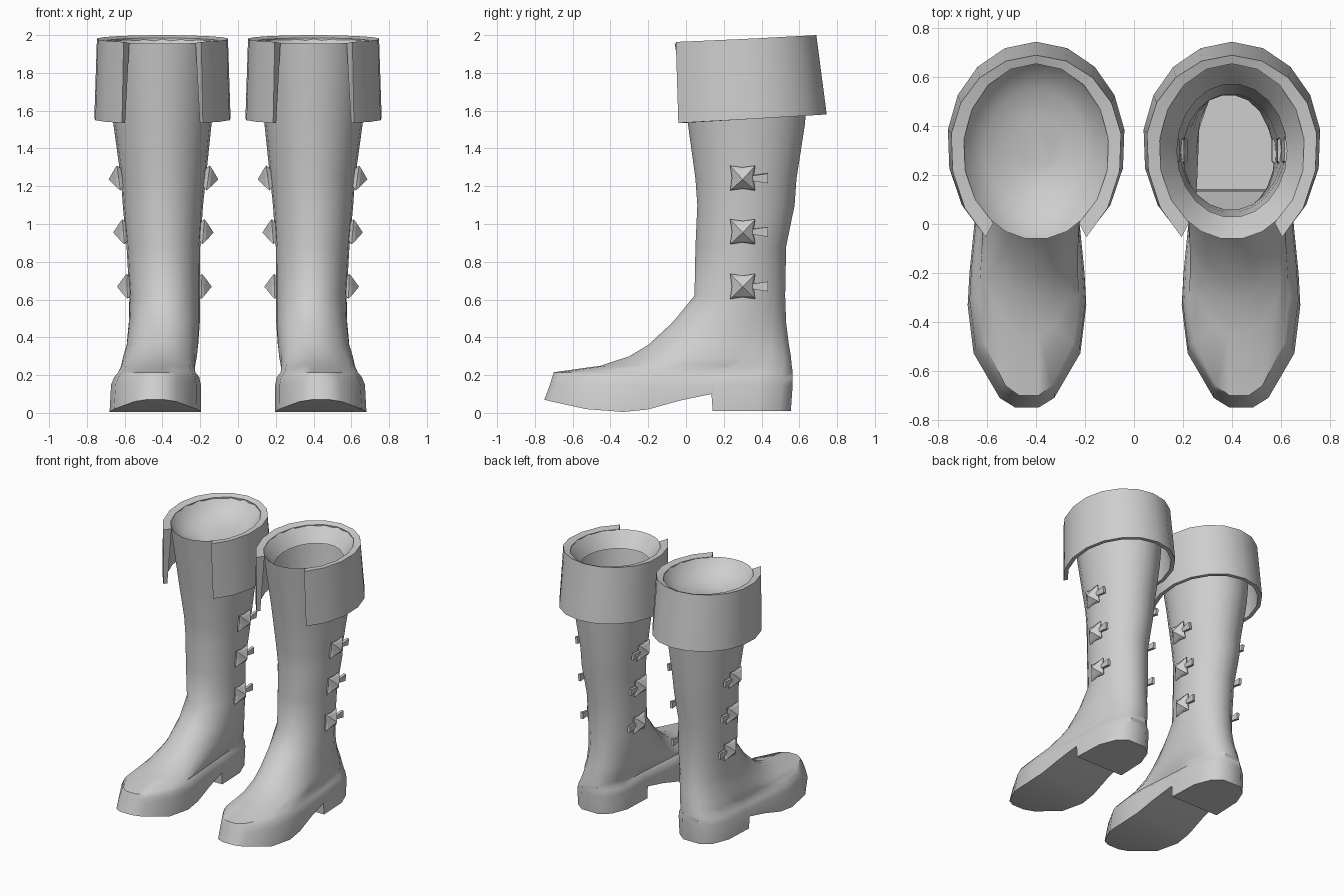
import bpy, bmesh, math
from mathutils import Vector, Matrix

if "Cube" in bpy.data.objects:
    bpy.data.objects.remove(bpy.data.objects["Cube"])

leather = bpy.data.materials.new("grey_leather")
leather.diffuse_color = (0.62, 0.62, 0.62, 1)
leather.use_nodes = True
leather.node_tree.nodes["Principled BSDF"].inputs["Base Color"].default_value = leather.diffuse_color


def make(name, bm, side, smooth=40):
    """Place a part built for the right-hand boot (side 1) or its mirror (side -1)."""
    bmesh.ops.recalc_face_normals(bm, faces=bm.faces)
    if side < 0:
        bmesh.ops.scale(bm, vec=(-1, 1, 1), verts=bm.verts)
        bmesh.ops.reverse_faces(bm, faces=bm.faces)
    me = bpy.data.meshes.new(name)
    bm.to_mesh(me)
    bm.free()
    me.materials.append(leather)
    ob = bpy.data.objects.new(name, me)
    bpy.context.collection.objects.link(ob)
    if smooth:
        bpy.context.view_layer.objects.active = ob
        ob.select_set(True)
        bpy.ops.object.shade_smooth_by_angle(angle=math.radians(smooth))
        ob.select_set(False)


def bridge(bm, a, b, closed=True):
    n = len(a)
    for i in range(n if closed else n - 1):
        j = (i + 1) % n
        bm.faces.new((a[i], a[j], b[j], b[i]))


def lerp(a, b, t):
    return a + (b - a) * t


# Plan outline stations, toe to heel: (position along length, half width)
FOOT = [(0, .2), (.03, .46), (.17, .9), (.32, 1), (.42, .97), (.55, .9), (.678, .84),
        (.683, .84), (.86, .8), (.955, .6), (1, .3)]
N = len(FOOT)
ANG = [math.pi * (k + .5) / N for k in range(N)]
OVAL = [(.5 - .5 * math.cos(a) / math.cos(ANG[0]), math.sin(a)) for a in ANG]
# Sole height along the length: curled toe, arch, then heel step
SOLE = [.07, .06, .02, .005, .018, .065, .1, .01, .01, .01, .01]

# Horizontal slices: z, front y, back y, min x, max x, foot-shape amount
SLICES = [(None, -.75, .555, .195, .68, 1), (.15, -.72, .565, .197, .672, 1),
          (.19, -.708, .565, .205, .655, 1), (.215, -.70, .565, .225, .635, .97),
          (.25, -.45, .56, .22, .625, .7), (.30, -.30, .555, .21, .615, .45),
          (.36, -.2, .545, .205, .595, .3),
          (.48, -.07, .53, .2, .58, .1), (.62, .045, .525, .2, .575, 0),
          (.88, .05, .53, .2, .59, 0), (1.1, .06, .575, .185, .61, 0),
          (1.24, .05, .585, .17, .62, 0), (1.53, .01, .63, .14, .66, 0),
          (1.955, -.06, .66, .10, .70, 0)]


def slice_ring(bm, s, scale=1.0, drop=0.0):
    z, yf, yb, x0, x1, foot = s
    pts = []
    for k in range(N):
        t = lerp(OVAL[k][0], FOOT[k][0], foot)
        w = lerp(OVAL[k][1], FOOT[k][1], foot) * (x1 - x0) / 2 * scale
        y = lerp(lerp(yf, yb, .5), lerp(yf, yb, t), scale)
        h = SOLE[k] if z is None else z - drop + (.03 * t if z > 1.9 else 0)
        pts.append(((x0 + x1) / 2, w, y, h))
    right = [bm.verts.new((c + w, y, h)) for c, w, y, h in pts]
    left = [bm.verts.new((c - w, y, h)) for c, w, y, h in pts]
    return right + left[::-1]


def boot_body(side, tag):
    bm = bmesh.new()
    rings = [slice_ring(bm, s) for s in SLICES]
    for a, b in zip(rings, rings[1:]):
        bridge(bm, a, b)
    sole = rings[0]
    for k in range(N - 1):  # sole strips, including the heel step
        bm.faces.new((sole[k], sole[2 * N - 1 - k], sole[2 * N - 2 - k], sole[k + 1]))
    make(tag + "_boot_body", bm, side)


def lining(side, tag, steps, capped):
    bm = bmesh.new()
    rings = [slice_ring(bm, SLICES[-1], s, d) for s, d in steps]
    for a, b in zip(rings, rings[1:]):
        bridge(bm, a, b)
    if capped:
        bm.faces.new(rings[-1])
    make(tag + "_lining", bm, side, 60)


def cuff(side, tag):
    # Each section: inner rim, outer rim, outer hem, inner hem
    # (centre y, radius x, front radius, back radius, z front, z back)
    corners = [(.30, .298, .365, .355, 1.955, 1.985), (.32, .35, .462, .37, 1.96, 2.0),
               (.33, .364, .458, .415, 1.53, 1.58), (.33, .337, .425, .385, 1.53, 1.58)]
    bm = bmesh.new()
    sections = []
    n = 14
    start = math.radians(36)
    for i in range(n + 1):
        a = lerp(start, 2 * math.pi - start, i / n)
        sec = []
        for cy, rx, rf, rb, zf, zb in corners:
            c = math.cos(a)
            y = cy - c * (rf if c > 0 else rb)
            sec.append(bm.verts.new((.40 + rx * math.sin(a), y, lerp(zf, zb, .5 - .5 * c))))
        sections.append(sec)
    for a, b in zip(sections, sections[1:]):
        bridge(bm, a, b)
    bm.faces.new(sections[0])
    bm.faces.new(sections[-1])
    make(tag + "_cuff", bm, side, 30)


def stud(side, tag, x, z, out, tilt):
    """Pointed square stud with pinched sides and a small strap end."""
    bm = bmesh.new()

    def star(corner, mid, h):
        ring = []
        for k in range(8):
            a = math.pi / 4 * k
            r = mid if k % 2 == 0 else corner
            ring.append(bm.verts.new((h, r * math.cos(a), r * math.sin(a))))
        return ring
    back, rim, step = star(.06, .045, -.012), star(.094, .057, .012), star(.073, .05, .026)
    bridge(bm, back, rim)
    bridge(bm, rim, step)
    bm.faces.new(back)
    tip = bm.verts.new((.066, 0, 0))
    for k in range(8):
        bm.faces.new((step[k], step[(k + 1) % 8], tip))
    # strap end behind the stud, widening to its tip
    a, b = [[bm.verts.new((h + dh, y, s * w)) for dh, s in ((-.01, -1), (.01, -1), (.01, 1), (-.01, 1))]
            for y, w, h in ((.04, .012, .012), (.135, .026, .018))]
    bridge(bm, a, b)
    bm.faces.new(a)
    bm.faces.new(b)
    m = Matrix.Translation((x, .30, z)) @ Matrix.Rotation(tilt, 4, 'Y')
    if out < 0:
        m = Matrix.Translation((x, .30, z)) @ Matrix.Rotation(-tilt, 4, 'Y') @ Matrix.Scale(-1, 4, Vector((1, 0, 0)))
    bmesh.ops.transform(bm, matrix=m, verts=bm.verts)
    make(tag, bm, side, 0)


for side, tag in ((1, "right"), (-1, "left")):
    boot_body(side, tag)
    cuff(side, tag)
    for i, (z, xi, xo, tilt) in enumerate(((.67, .205, .575, .03), (.96, .195, .595, .08), (1.245, .17, .62, .14))):
        stud(side, f"{tag}_outer_stud_{i + 1}", xo, z, 1, tilt)
        stud(side, f"{tag}_inner_stud_{i + 1}", xi, z, -1, tilt)

# One boot is open inside a sloping lip, the other has a shallow dished inner
lining(1, "right", [(1, 0), (.9, .04), (.75, .11)], False)
lining(-1, "left", [(1, 0), (.9, .05), (.7, .1), (.4, .135), (.2, .145)], True)
